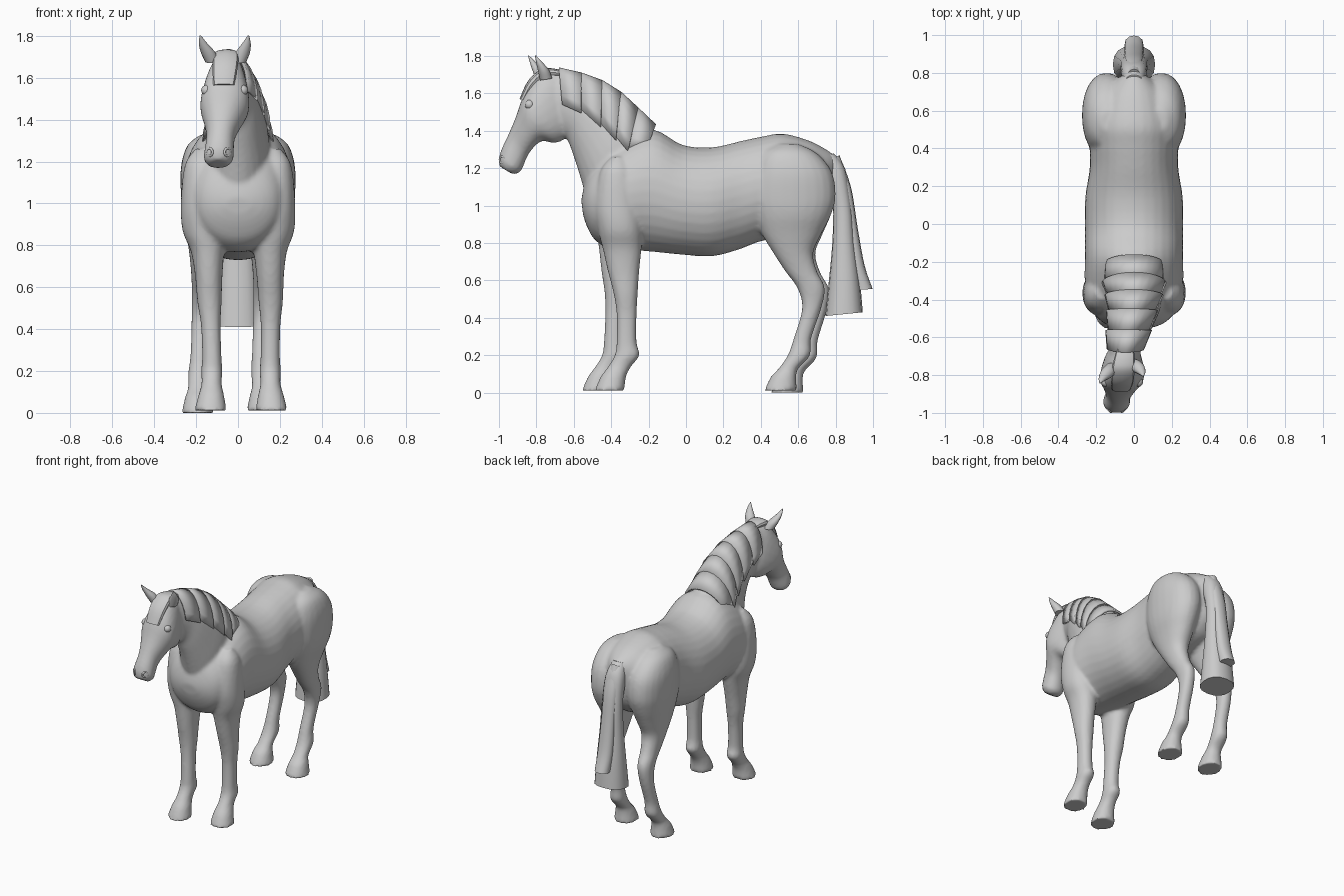
import bpy, bmesh
from math import sin, cos, pi, copysign
from mathutils import Vector


def finish(name, bm, angle=0.7):
    bmesh.ops.recalc_face_normals(bm, faces=bm.faces)
    me = bpy.data.meshes.new(name)
    bm.to_mesh(me)
    bm.free()
    ob = bpy.data.objects.new(name, me)
    bpy.context.collection.objects.link(ob)
    bpy.ops.object.select_all(action='DESELECT')
    ob.select_set(True)
    bpy.context.view_layer.objects.active = ob
    bpy.ops.object.shade_smooth_by_angle(angle=angle)
    return ob


def smooth_path(rings, steps):
    # Catmull-Rom interpolation of the ring settings
    out, n = [], len(rings)
    v = [Vector(r) for r in rings]
    for i in range(n - 1):
        a, b, c, d = v[max(i - 1, 0)], v[i], v[i + 1], v[min(i + 2, n - 1)]
        for k in range(steps):
            t = k / steps
            out.append(b + 0.5 * t * ((c - a) + t * ((2 * a - 5 * b + 4 * c - d) + t * (3 * (b - c) + d - a))))
    return out + [v[-1]]


def loft(bm, rings, segs=24, steps=4, power=1.0):
    # ring = (y, z of one edge, y, z of the opposite edge, half width, x centre)
    loops = []
    for y1, z1, y2, z2, hw, xc in smooth_path(rings, steps):
        loop = []
        for k in range(segs):
            a = 2 * pi * k / segs
            c, s = (copysign(abs(f) ** power, f) for f in (cos(a), sin(a)))
            loop.append(bm.verts.new((xc + hw * c, (y1 + y2) / 2 + (y1 - y2) / 2 * s,
                                      (z1 + z2) / 2 + (z1 - z2) / 2 * s)))
        loops.append(loop)
    for p, q in zip(loops, loops[1:]):
        for k in range(segs):
            j = (k + 1) % segs
            bm.faces.new((p[k], p[j], q[j], q[k]))
    bm.faces.new(loops[0])
    bm.faces.new(loops[-1])


def leg(bm, rings, side, dx, dy, dz=0.0):
    # rings = (z, front y, back y, half width, x); the foot is moved by dx, dy
    out = []
    for z, yf, yb, hw, xc in rings:
        t = min(1, max(0, (0.95 - z) / 0.6))
        out.append((yf + dy * t, z + dz * t, yb + dy * t, z + dz * t, hw, side * xc + dx * t))
    loft(bm, out, power=0.92)


skin = bmesh.new()

# trunk, chest to rump
loft(skin, [(-.56, 1.03, -.55, .95, .06, 0), (-.545, 1.10, -.53, .89, .13, 0), (-.51, 1.19, -.49, .82, .19, 0),
            (-.43, 1.29, -.42, .775, .235, 0), (-.32, 1.36, -.32, .765, .26, 0),
            (-.17, 1.405, -.19, .755, .26, 0), (-.02, 1.325, -.02, .738, .26, 0),
            (.14, 1.312, .14, .73, .258, 0), (.30, 1.347, .28, .765, .235, 0),
            (.42, 1.372, .40, .81, .235, 0), (.52, 1.385, .52, .83, .235, 0),
            (.66, 1.347, .66, .87, .195, 0), (.75, 1.30, .73, .93, .13, 0),
            (.80, 1.265, .77, .99, .06, 0)], segs=32, power=0.96)

# neck
loft(skin, [(-.05, 1.28, -.42, .92, .12, 0), (-.18, 1.41, -.525, 1.02, .15, 0), (-.25, 1.495, -.55, 1.1, .148, 0),
            (-.35, 1.585, -.58, 1.2, .125, 0), (-.47, 1.655, -.61, 1.29, .106, -.01),
            (-.58, 1.695, -.64, 1.36, .092, -.03), (-.68, 1.72, -.70, 1.40, .08, -.05)])

# head, poll to muzzle
loft(skin, [(-.66, 1.715, -.60, 1.42, .055, -.045), (-.76, 1.722, -.635, 1.365, .09, -.055),
            (-.83, 1.655, -.70, 1.335, .112, -.06), (-.875, 1.575, -.77, 1.345, .115, -.065),
            (-.91, 1.475, -.82, 1.305, .088, -.073), (-.95, 1.38, -.85, 1.26, .068, -.082),
            (-.987, 1.30, -.872, 1.205, .07, -.09), (-1.0, 1.25, -.89, 1.178, .07, -.093),
            (-.997, 1.21, -.925, 1.167, .048, -.094)], power=0.92)

# front legs
front = [(1.26, -.40, -.33, .04, .165), (1.18, -.46, -.28, .085, .17), (1.0, -.49, -.245, .11, .163),
         (.87, -.47, -.235, .107, .16), (.77, -.445, -.238, .08, .15), (.65, -.418, -.25, .065, .148),
         (.53, -.387, -.258, .058, .148), (.42, -.371, -.264, .047, .145), (.27, -.371, -.264, .046, .142),
         (.20, -.381, -.249, .051, .142), (.14, -.416, -.294, .048, .143), (.085, -.456, -.321, .061, .145),
         (.012, -.488, -.329, .077, .148)]
leg(skin, front, 1, .012, 0)
leg(skin, front, -1, .017, -.068)

# hind legs with thighs
hind = [(1.33, .49, .60, .045, .13), (1.28, .41, .70, .10, .14), (1.18, .365, .78, .13, .142),
        (1.05, .35, .80, .128, .145), (.95, .37, .775, .115, .147), (.85, .405, .725, .092, .147),
        (.75, .465, .68, .072, .147), (.65, .53, .70, .057, .147), (.56, .595, .742, .05, .147),
        (.45, .621, .723, .044, .147), (.29, .576, .669, .043, .147), (.20, .544, .663, .051, .15),
        (.13, .496, .601, .049, .153), (.085, .454, .589, .061, .155), (.012, .419, .593, .077, .155)]
leg(skin, hind, 1, -.037, 0)
leg(skin, hind, -1, -.037, .035, -.012)

# small belly bump between the hind legs
loft(skin, [(.30, .80, .30, .78, .02, 0), (.34, .86, .34, .80, .04, 0), (.38, .88, .38, .805, .04, 0),
            (.43, .88, .43, .83, .03, 0)], segs=12)

# all parts fused into one skin
body = finish("horse_body", skin)
rm = body.modifiers.new("fuse", 'REMESH')
rm.mode, rm.voxel_size, rm.use_smooth_shade = 'VOXEL', 0.012, True
sm = body.modifiers.new("relax", 'SMOOTH')
sm.factor, sm.iterations = 0.5, 4

# ears
for name, rings in {
    "left_ear": [(-.80, 1.67, -.735, 1.68, .034, -.122), (-.818, 1.715, -.758, 1.725, .035, -.142),
                 (-.833, 1.76, -.80, 1.765, .021, -.166), (-.845, 1.802, -.84, 1.803, .003, -.18)],
    "right_ear": [(-.78, 1.67, -.715, 1.68, .034, .005), (-.79, 1.715, -.732, 1.725, .035, .022),
                  (-.80, 1.76, -.766, 1.765, .021, .04), (-.808, 1.802, -.802, 1.803, .003, .05)]}.items():
    bm = bmesh.new()
    loft(bm, rings, segs=12)
    finish(name, bm)

# forelock lying on the forehead
bm = bmesh.new()
loft(bm, [(-.66, 1.722, -.66, 1.69, .045, -.045), (-.72, 1.735, -.72, 1.69, .055, -.052),
          (-.78, 1.727, -.76, 1.68, .06, -.057), (-.847, 1.664, -.81, 1.63, .06, -.062),
          (-.89, 1.57, -.855, 1.56, .05, -.068)], segs=12, power=0.8)
finish("forelock", bm)

# mane: overlapping locks draped over the crest (crest y, z, lower y, z, half width, x)
stations = [(-.68, 1.732, -.66, 1.54, .093, -.045), (-.56, 1.705, -.56, 1.515, .105, -.028),
            (-.45, 1.665, -.455, 1.44, .12, -.01), (-.35, 1.603, -.375, 1.37, .138, 0),
            (-.26, 1.52, -.31, 1.31, .152, 0), (-.165, 1.43, -.205, 1.33, .135, 0)]
bm = bmesh.new()
for a, b in zip(stations, stations[1:]):
    rows = []
    for st, flare, drop in ((a, 0, .0), (b, .012, .02)):
        cy, cz, ly, lz, w, xc = st
        row = []
        for k in range(13):
            s = (k / 6 - 1) * pi / 2
            f = 1 - cos(s)
            row.append(bm.verts.new((xc + (w + flare) * sin(s), cy + (ly - cy) * f, cz + (lz - drop - cz) * f)))
        rows.append(row)
    for k in range(12):
        bm.faces.new((rows[0][k], rows[0][k + 1], rows[1][k + 1], rows[1][k]))
mane = finish("mane", bm)
so = mane.modifiers.new("thickness", 'SOLIDIFY')
so.thickness, so.offset = 0.014, 0

# tail: main hair mass and a shorter outer lock
bm = bmesh.new()
loft(bm, [(.79, 1.28, .68, 1.24, .05, 0), (.85, 1.20, .75, 1.12, .068, 0), (.888, 1.0, .785, 1.0, .072, 0),
          (.905, .8, .782, .8, .083, 0), (.93, .6, .762, .58, .10, 0), (.945, .43, .745, .41, .112, 0)],
     segs=16, power=0.85)
finish("tail", bm)
bm = bmesh.new()
loft(bm, [(.82, 1.27, .74, 1.22, .035, 0), (.882, 1.1, .82, 1.1, .048, 0), (.918, .88, .85, .88, .05, 0),
          (.955, .68, .87, .68, .054, 0), (.998, .555, .90, .548, .05, 0)], segs=12, power=0.9)
finish("tail_outer_lock", bm)

# eyes and nostril rims on both sides of the face
for side, word in ((-1, "left"), (1, "right")):
    bpy.ops.mesh.primitive_uv_sphere_add(segments=16, ring_count=10, radius=.026,
                                         location=(-.064 + side * .086, -.836, 1.54))
    bpy.context.object.name = word + "_eye"
    bpy.ops.object.shade_smooth()
    bpy.ops.mesh.primitive_torus_add(major_segments=16, minor_segments=8, major_radius=.018, minor_radius=.006,
                                     location=(-.093 + side * .042, -.983, 1.245),
                                     rotation=(pi / 2, 0, side * .75))
    bpy.context.object.name = word + "_nostril"
    bpy.ops.object.shade_smooth()
